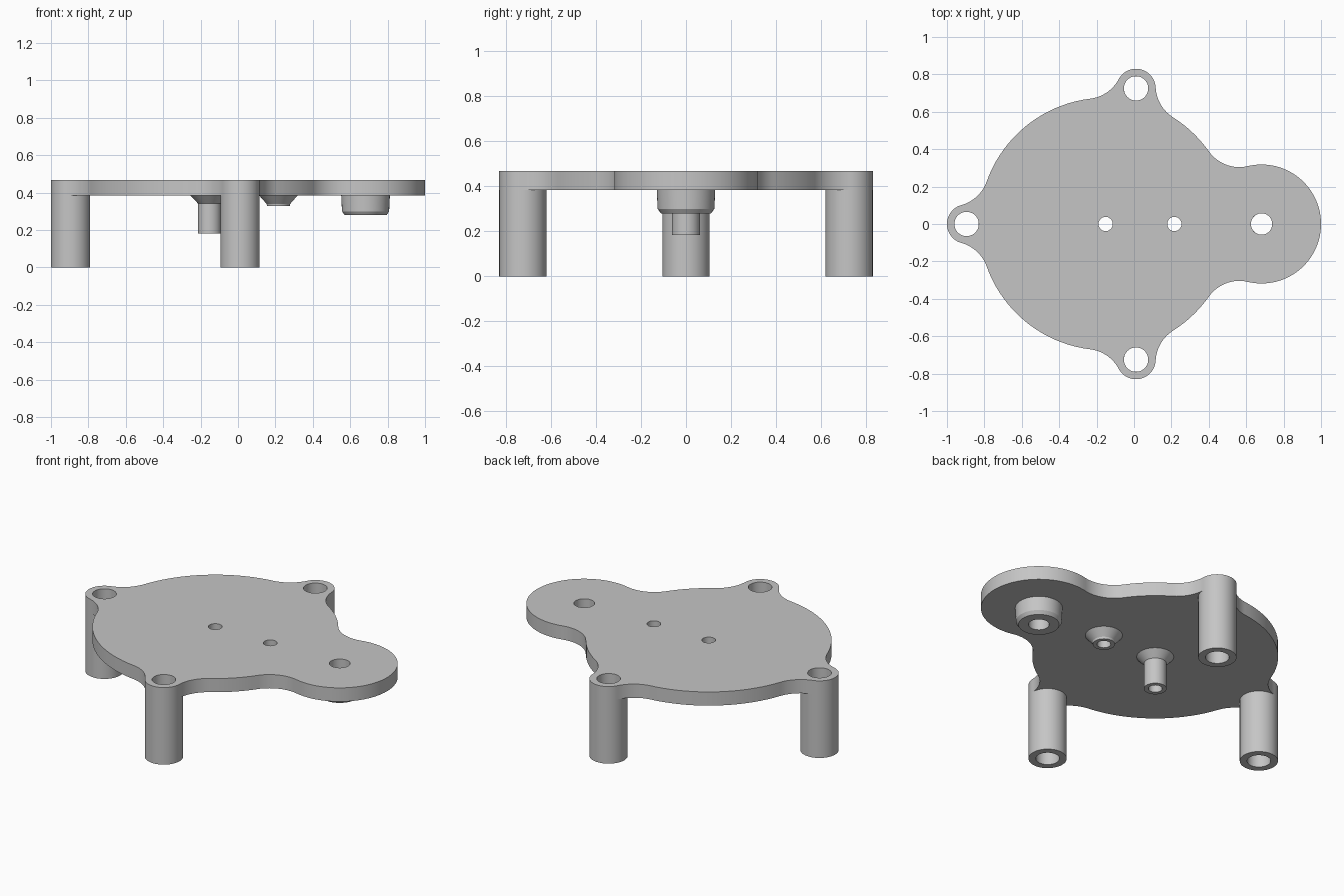
import bpy, bmesh
from math import acos, atan2, cos, sin, pi, tau, ceil
from mathutils import Vector

cube = bpy.data.objects.get("Cube")
if cube:
    bpy.data.objects.remove(cube, do_unlink=True)

BOTTOM, TOP = 0.384, 0.467
DISC, DISC_R, FILLET = Vector((-0.152, 0)), 0.675, 0.2
LEG_R, LEG_HOLE = 0.105, 0.065
LEGS = {"right_leg": (-0.895, 0), "back_leg": (0.011, 0.725), "front_leg": (0.011, -0.725)}
LOBE, LOBE_R, LOBE_HOLE = (0.682, 0), 0.318, 0.057
PIN, SOCKET, PIN_HOLE = (-0.152, 0), (0.216, 0), 0.038

grey = bpy.data.materials.new("plain grey")
grey.use_nodes = True
grey.diffuse_color = (0.56, 0.56, 0.56, 1)
bsdf = next(n for n in grey.node_tree.nodes if n.type == 'BSDF_PRINCIPLED')
bsdf.inputs["Base Color"].default_value = grey.diffuse_color


def finish(obj):
    obj.data.materials.clear()
    obj.data.materials.append(grey)
    bpy.ops.object.select_all(action='DESELECT')
    obj.select_set(True)
    bpy.context.view_layer.objects.active = obj
    bpy.ops.object.shade_smooth_by_angle(angle=pi / 6)


def add_mesh(name, bm):
    mesh = bpy.data.meshes.new(name)
    bmesh.ops.recalc_face_normals(bm, faces=bm.faces)
    bm.to_mesh(mesh)
    bm.free()
    obj = bpy.data.objects.new(name, mesh)
    bpy.context.collection.objects.link(obj)
    finish(obj)


def lathe(name, centre, profile, segments=64):
    """Spin a closed (radius, height) loop around a vertical axis."""
    bm = bmesh.new()
    rings = [[bm.verts.new((centre[0] + r * cos(tau * i / segments),
                            centre[1] + r * sin(tau * i / segments), z))
              for i in range(segments)] for r, z in profile]
    for k, ring in enumerate(rings):
        low = rings[k - 1]
        for i in range(segments):
            j = (i + 1) % segments
            bm.faces.new((low[i], low[j], ring[j], ring[i]))
    add_mesh(name, bm)


def polar(radius, angle):
    return Vector((radius * cos(angle), radius * sin(angle)))


def arc(centre, radius, start, end, ccw=True):
    """Points from one angle to another, without the last one."""
    sweep = (end - start) % tau if ccw else -((start - end) % tau)
    n = max(2, ceil(abs(sweep) / 0.06))
    return [centre + polar(radius, start + sweep * i / n) for i in range(n)]


def heading(a, b):
    return atan2(b.y - a.y, b.x - a.x)


# Plate outline: a disc blended by concave fillets into each lobe
lobes = [(LOBE, LOBE_R)] + [(LEGS[k], LEG_R) for k in ("back_leg", "right_leg", "front_leg")]
blends = []
for c, r in lobes:
    c = Vector(c)
    d, a, b = (c - DISC).length, DISC_R + FILLET, r + FILLET
    spread = acos((a * a + d * d - b * b) / (2 * a * d))
    mid = heading(DISC, c)
    blends.append((c, r, mid - spread, mid + spread))

outline = []
for i, (c, r, enter, leave) in enumerate(blends):
    f1 = DISC + polar(DISC_R + FILLET, enter)
    f2 = DISC + polar(DISC_R + FILLET, leave)
    outline += arc(f1, FILLET, enter + pi, heading(f1, c), False)
    outline += arc(c, r, heading(c, f1), heading(c, f2))
    outline += arc(f2, FILLET, heading(f2, c), leave + pi, False)
    outline += arc(DISC, DISC_R, leave, blends[(i + 1) % len(blends)][2])

# Plate with its through holes
holes = [(c, LEG_HOLE) for c in LEGS.values()]
holes += [(LOBE, LOBE_HOLE), (PIN, PIN_HOLE), (SOCKET, PIN_HOLE)]
curve = bpy.data.curves.new("plate_shape", 'CURVE')
curve.dimensions = '2D'
curve.fill_mode = 'BOTH'
curve.extrude = (TOP - BOTTOM) / 2
for loop in [outline] + [arc(Vector(c), r, 0, tau - 1e-6) for c, r in holes]:
    spline = curve.splines.new('POLY')
    spline.points.add(len(loop) - 1)
    for point, p in zip(spline.points, loop):
        point.co = (p.x, p.y, 0, 1)
    spline.use_cyclic_u = True
shape = bpy.data.objects.new("plate_shape", curve)
bpy.context.collection.objects.link(shape)
bpy.context.view_layer.update()
bm = bmesh.new()
bm.from_mesh(shape.to_mesh())
shape.to_mesh_clear()
bpy.data.objects.remove(shape, do_unlink=True)
bmesh.ops.remove_doubles(bm, verts=bm.verts, dist=1e-5)
bmesh.ops.translate(bm, verts=bm.verts, vec=(0, 0, (TOP + BOTTOM) / 2))
add_mesh("plate", bm)

# Three hollow legs
for name, c in LEGS.items():
    lathe(name, c, [(LEG_HOLE, 0), (LEG_R, 0), (LEG_R, BOTTOM), (LEG_HOLE, BOTTOM)])

# Hollow pin with a flared root
lathe("centre_pin", PIN, [(PIN_HOLE, 0.183), (0.062, 0.183), (0.062, 0.342),
                          (0.102, BOTTOM), (PIN_HOLE, BOTTOM)])

# Short flared socket
lathe("short_socket", SOCKET, [(PIN_HOLE, 0.328), (0.061, 0.328), (0.063, 0.34),
                               (0.102, BOTTOM), (PIN_HOLE, BOTTOM)])

# Chamfered boss under the lobe
lathe("lobe_boss", LOBE, [(LOBE_HOLE, 0.28), (0.112, 0.28), (0.126, 0.3),
                          (0.13, BOTTOM), (LOBE_HOLE, BOTTOM)])
